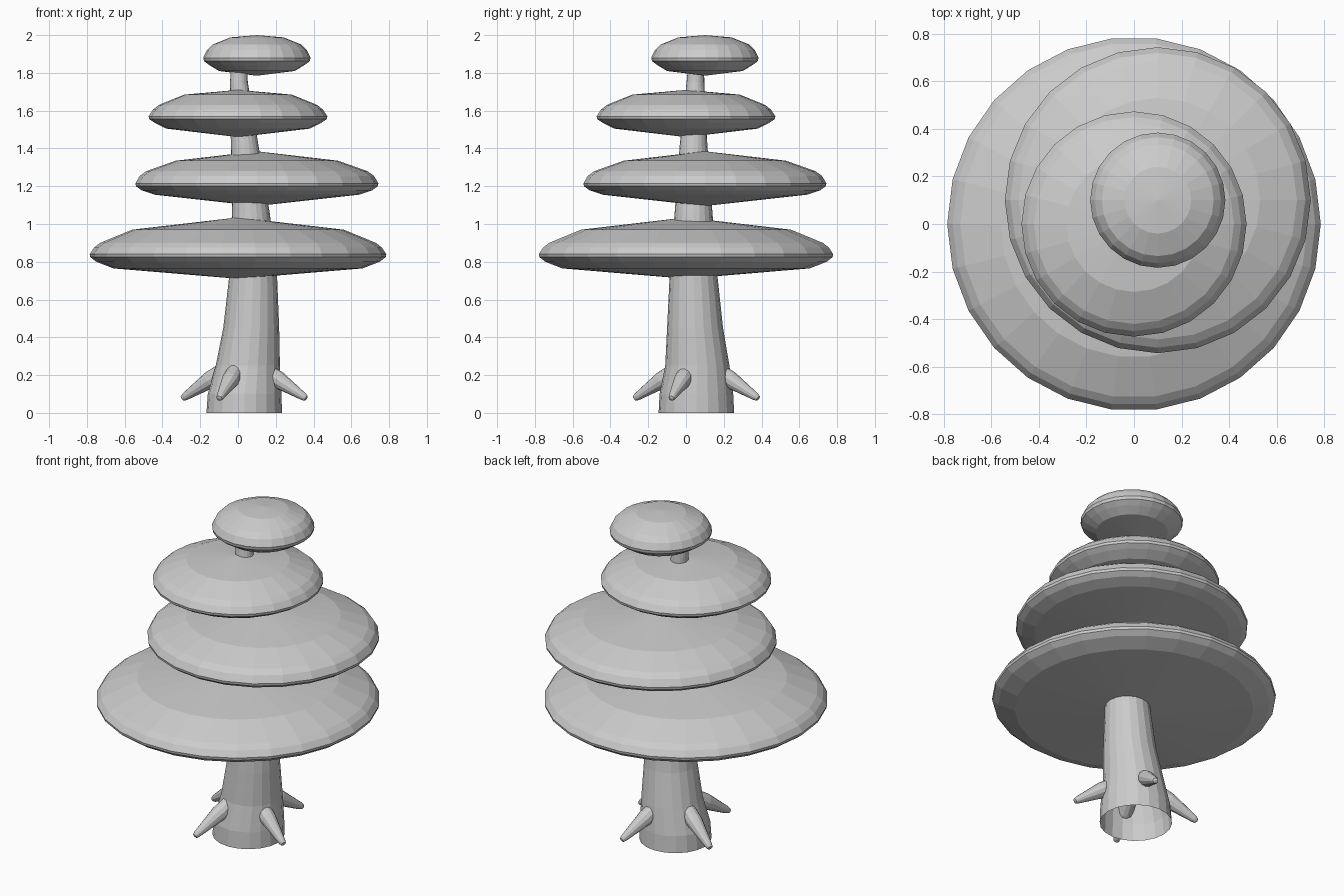
import bpy, bmesh, math
from mathutils import Vector

cube = bpy.data.objects.get("Cube")
if cube:
    bpy.data.objects.remove(cube)

grey = bpy.data.materials.new("plain grey")
grey.use_nodes = True
colour = (0.6, 0.6, 0.6, 1)
grey.diffuse_color = colour
grey.node_tree.nodes["Principled BSDF"].inputs["Base Color"].default_value = colour


def loft(name, rings, sides, axis=(0, 0, 1), bottom=None, top=None):
    """Skin circles given as (centre, radius); optional end points close the ends as fans."""
    bm = bmesh.new()
    turn = Vector((0, 0, 1)).rotation_difference(Vector(axis))
    loops = []
    for centre, radius in rings:
        loop = []
        for i in range(sides):
            a = math.tau * i / sides
            offset = turn @ Vector((radius * math.cos(a), radius * math.sin(a), 0))
            loop.append(bm.verts.new(Vector(centre) + offset))
        loops.append(loop)
    for low, high in zip(loops, loops[1:]):
        for i in range(sides):
            j = (i + 1) % sides
            bm.faces.new((low[i], low[j], high[j], high[i]))
    for point, loop, flip in ((bottom, loops[0], True), (top, loops[-1], False)):
        if point is not None:
            tip = bm.verts.new(point)
            for i in range(sides):
                a, b = loop[i], loop[(i + 1) % sides]
                bm.faces.new((b, a, tip) if flip else (a, b, tip))
    mesh = bpy.data.meshes.new(name)
    bm.to_mesh(mesh)
    bm.free()
    mesh.materials.append(grey)
    obj = bpy.data.objects.new(name, mesh)
    bpy.context.collection.objects.link(obj)
    return obj


# Leaning, tapering trunk, open at the foot: z, centre x, centre y, radius
trunk = [(0, .033, .055, .2), (.1, .035, .055, .195), (.25, .052, .06, .17),
         (.45, .07, .048, .148), (.72, .08, .04, .127), (1.06, .068, .04, .1),
         (1.42, .035, .04, .073), (1.75, .005, .05, .047), (1.88, .005, .055, .04)]
loft("trunk", [((x, y, z), r) for z, x, y, r in trunk], 20)

# Foliage discs: name, centre, sides, bottom z, top z, profile of (radius, z)
discs = [
    ("foliage_bottom", 0, 26, .71, 1.035,
     [(.66, .765), (.75, .8), (.782, .825), (.785, .84), (.762, .875), (.73, .9), (.56, .97)]),
    ("foliage_lower_middle", .1, 24, 1.095, 1.385,
     [(.54, 1.155), (.61, 1.178), (.64, 1.2), (.643, 1.215), (.62, 1.255), (.585, 1.28), (.43, 1.335)]),
    ("foliage_upper_middle", 0, 24, 1.46, 1.71,
     [(.38, 1.505), (.44, 1.535), (.47, 1.555), (.473, 1.57), (.45, 1.605), (.42, 1.63), (.285, 1.685)]),
    ("foliage_top", .1, 24, 1.785, 2,
     [(.2, 1.81), (.25, 1.84), (.28, 1.862), (.284, 1.88), (.265, 1.92), (.235, 1.95), (.14, 1.988)]),
]
for name, c, sides, low, high, profile in discs:
    loft(name, [((c, c, z), r) for r, z in profile], sides,
         bottom=(c, c, low), top=(c, c, high))

# Four roots spaced evenly around the foot
for k, side in enumerate(("left", "back", "right", "front")):
    a = math.radians(-22 + 90 * k)

    def at(reach, z):
        return Vector((.033 + reach * math.cos(a), .055 + reach * math.sin(a), z))

    start, end = at(.13, .215), at(.353, .077)
    along = (end - start).normalized()
    rings = [(start, .045), (start.lerp(end, .3), .046), (start.lerp(end, .93), .021), (end, .015)]
    loft("root_" + side, rings, 12, axis=along, bottom=start - along * .02, top=end + along * .005)
